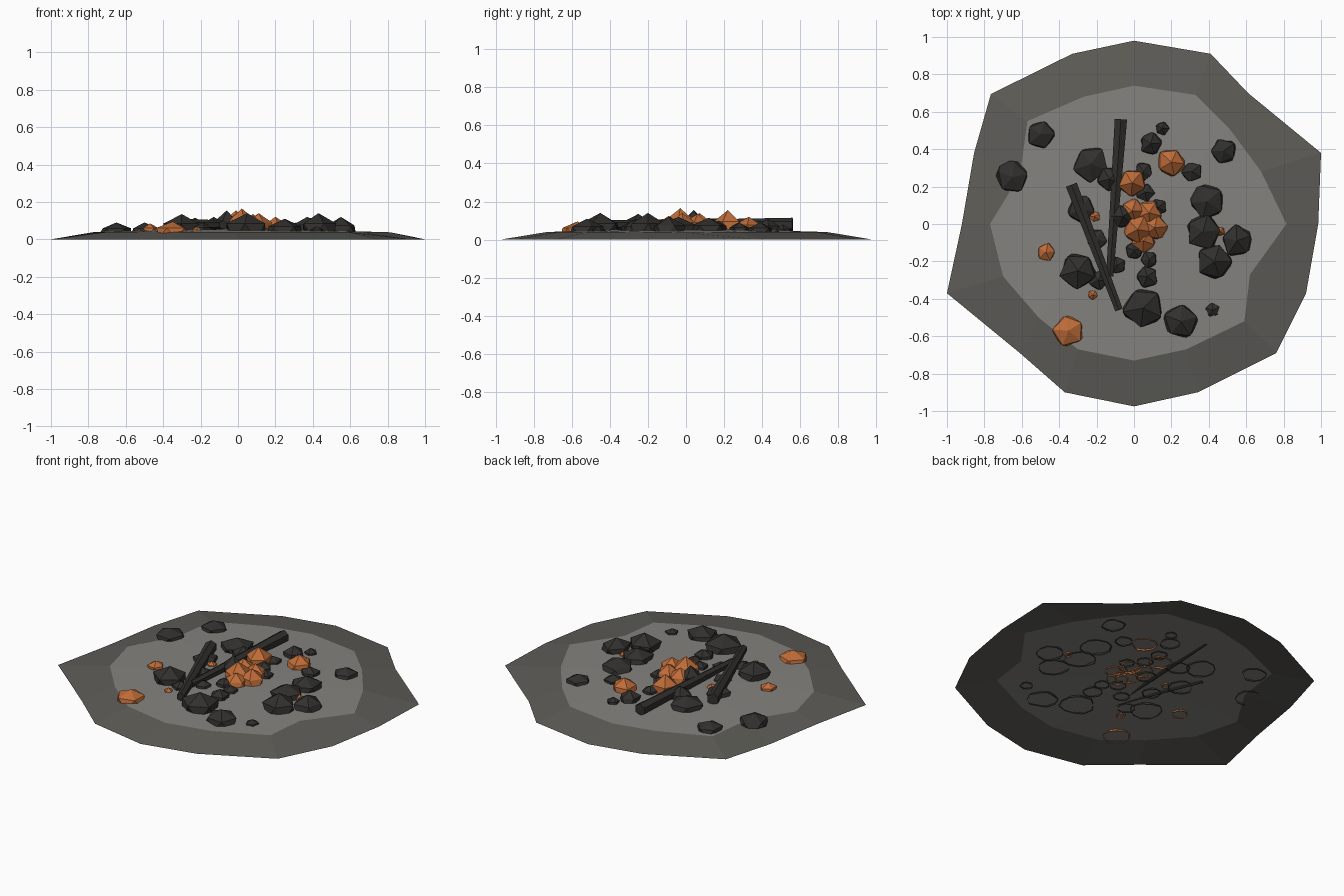
import bpy, bmesh, math, random
from mathutils import Matrix, Vector

if "Cube" in bpy.data.objects:
    bpy.data.objects.remove(bpy.data.objects["Cube"])

random.seed(4)


def material(name, rgb):
    m = bpy.data.materials.new(name)
    m.diffuse_color = (*rgb, 1)
    m.use_nodes = True
    m.node_tree.nodes["Principled BSDF"].inputs["Base Color"].default_value = m.diffuse_color
    return m


RIM = material("dark_ash", (0.11, 0.107, 0.095))
ASH = material("light_ash", (0.23, 0.225, 0.21))
COAL = material("charcoal", (0.03, 0.029, 0.027))
EMBER = material("ember", (0.52, 0.15, 0.04))


def finish(bm, name, *mats):
    me = bpy.data.meshes.new(name)
    bmesh.ops.recalc_face_normals(bm, faces=bm.faces)
    bm.to_mesh(me)
    bm.free()
    for m in mats:
        me.materials.append(m)
    ob = bpy.data.objects.new(name, me)
    bpy.context.collection.objects.link(ob)
    return ob


# Ash bed: open shallow mound, ragged rim and paler middle
outer = [(0, .98), (.41, .91), (.61, .70), (1, .38), (.985, 0), (.92, -.37), (.76, -.69), (.34, -.90),
         (0, -.975), (-.37, -.90), (-.61, -.69), (-1, -.37), (-.92, 0), (-.855, .38), (-.765, .695), (-.33, .91)]
inner = [(0, .74), (.33, .69), (.51, .51), (.68, .28), (.815, 0), (.62, -.27), (.59, -.52), (.28, -.67),
         (0, -.73), (-.30, -.67), (-.51, -.50), (-.70, -.28), (-.77, 0), (-.61, .26), (-.57, .55), (-.27, .68)]


def ash_height(x, y):
    return 0.062 - 0.03 * math.hypot(x, y)


bm = bmesh.new()
vo = [bm.verts.new((x, y, 0)) for x, y in outer]
vi = [bm.verts.new((x, y, ash_height(x, y))) for x, y in inner]
top = bm.verts.new((0, 0, 0.062))
for i in range(16):
    j = (i + 1) % 16
    bm.faces.new((vo[i], vi[i], vi[j], vo[j]))
    bm.faces.new((vi[i], top, vi[j])).material_index = 1
finish(bm, "ash_bed", RIM, ASH)


# Lumps: jittered upper halves of low icospheres (x, y, radius, peak height)
def lump(name, x, y, r, peak, mat):
    bm = bmesh.new()
    bmesh.ops.create_icosphere(bm, subdivisions=1, radius=1)
    bmesh.ops.bisect_plane(bm, geom=bm.verts[:] + bm.edges[:] + bm.faces[:],
                           plane_co=(0, 0, 0), plane_no=(0, 0, 1), clear_inner=True)
    base = ash_height(x, y) - 0.008
    turn = Matrix.Rotation(random.uniform(0, math.tau), 3, 'Z')
    for v in bm.verts:
        k = random.uniform(0.98, 1.2) * r
        p = turn @ v.co
        v.co = Vector((x + p.x * k, y + p.y * k, base + p.z * (peak - base)))
    finish(bm, name, mat)


coals = [(-.65, .25, .09, .09), (-.50, .48, .075, .09), (-.23, .32, .095, .115), (-.13, .24, .07, .12),
         (-.28, .08, .075, .10), (-.30, -.25, .10, .135), (-.19, -.30, .055, .09), (-.09, -.22, .05, .09),
         (.05, -.45, .105, .14), (.25, -.52, .09, .11), (.42, -.46, .038, .07), (.43, -.20, .095, .14),
         (.37, -.04, .095, .12), (.55, -.09, .085, .12), (.39, .12, .095, .115), (.31, .28, .055, .09),
         (.48, .39, .07, .09), (.09, .43, .06, .11), (.15, .51, .037, .08), (.05, .28, .05, .09),
         (.07, -.28, .06, .10), (.08, -.19, .045, .09), (0, -.14, .05, .10), (-.20, -.08, .055, .09),
         (.13, .09, .045, .10), (-.06, .04, .06, .155), (.06, .17, .05, .10)]
embers = [(-.35, -.57, .083, .095), (-.47, -.15, .048, .085), (-.22, -.38, .027, .07), (.46, -.04, .025, .08),
          (.20, .33, .075, .12), (-.01, .22, .075, .155), (-.21, .04, .03, .08),
          (.02, -.03, .08, .165), (.11, -.02, .07, .14), (.05, -.09, .065, .125), (-.01, .07, .065, .14),
          (.08, .06, .07, .135)]
for i, c in enumerate(coals):
    lump(f"coal_{i + 1}", *c, COAL)
for i, c in enumerate(embers):
    lump(f"ember_{i + 1}", *c, EMBER)


# Charred sticks: tapered six-sided logs lying in the ash
def stick(name, a, b, r1, r2):
    a, b = Vector(a), Vector(b)
    bm = bmesh.new()
    bmesh.ops.create_cone(bm, cap_ends=True, segments=6, radius1=r1, radius2=r2, depth=(b - a).length)
    rot = (b - a).to_track_quat('Z', 'Y').to_matrix().to_4x4()
    bm.transform(Matrix.Translation((a + b) / 2) @ rot)
    finish(bm, name, COAL)


stick("long_stick", (-.07, .56, .077), (-.13, -.28, .077), .038, .022)
stick("short_stick", (-.335, .21, .077), (-.08, -.46, .077), .036, .024)
